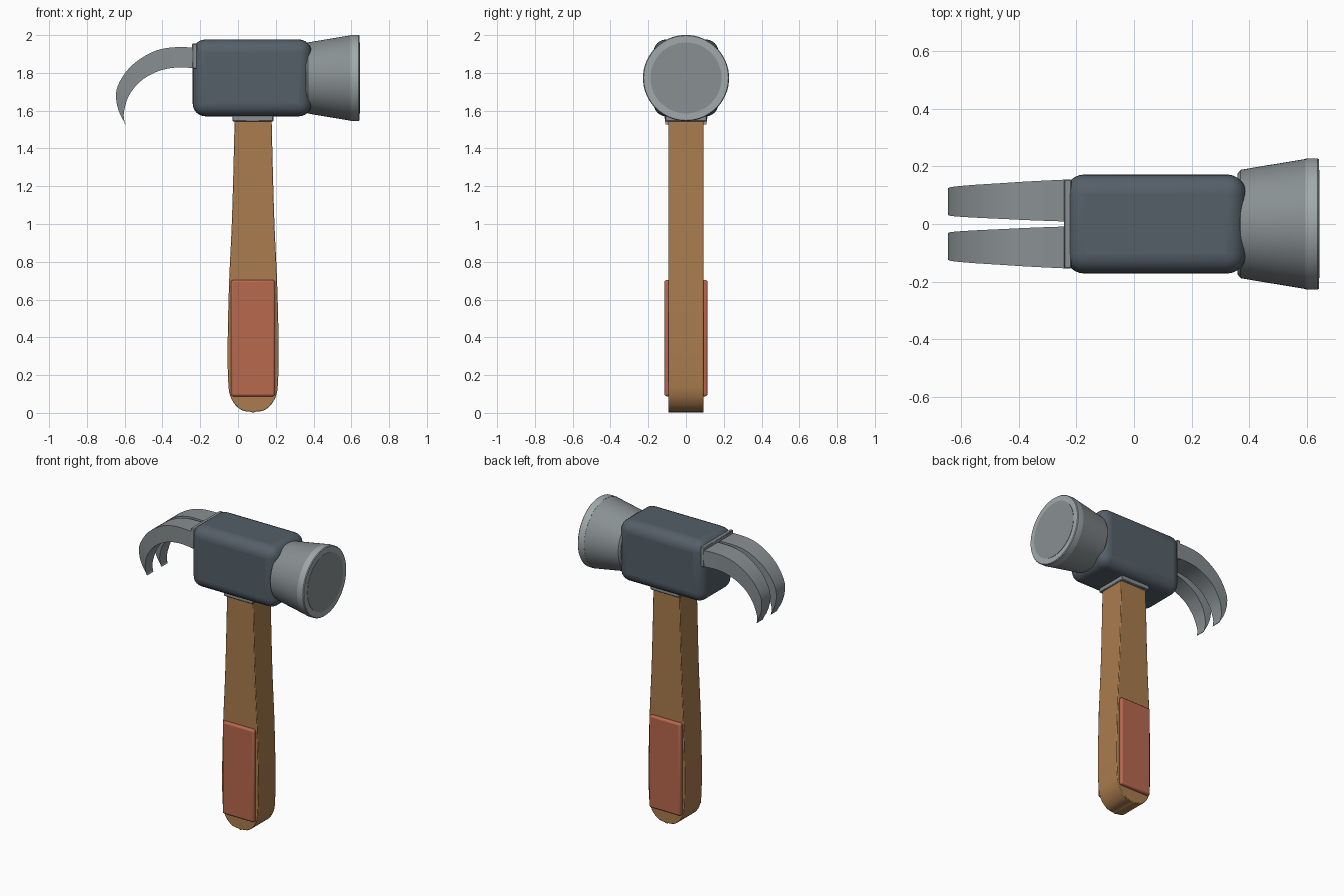
import bpy, bmesh, math
from mathutils import Vector

if "Cube" in bpy.data.objects:
    bpy.data.objects.remove(bpy.data.objects["Cube"])


def material(name, rgb):
    m = bpy.data.materials.new(name)
    m.diffuse_color = (*rgb, 1)
    m.use_nodes = True
    m.node_tree.nodes["Principled BSDF"].inputs["Base Color"].default_value = m.diffuse_color
    return m


DARK = material("dark_steel", (0.09, 0.115, 0.14))
STEEL = material("steel", (0.25, 0.28, 0.29))
LIGHT = material("polished_steel", (0.36, 0.40, 0.41))
WOOD = material("wood", (0.40, 0.20, 0.075))
GRIP = material("grip", (0.48, 0.14, 0.075))


def finish(name, bm, mat, bevel=0, segments=3):
    bmesh.ops.recalc_face_normals(bm, faces=bm.faces)
    mesh = bpy.data.meshes.new(name)
    bm.to_mesh(mesh)
    bm.free()
    ob = bpy.data.objects.new(name, mesh)
    bpy.context.collection.objects.link(ob)
    mesh.materials.append(mat)
    if bevel:
        b = ob.modifiers.new("bevel", 'BEVEL')
        b.width, b.segments = bevel, segments
        b.limit_method, b.angle_limit = 'ANGLE', math.radians(40)
    bpy.ops.object.select_all(action='DESELECT')
    ob.select_set(True)
    bpy.context.view_layer.objects.active = ob
    bpy.ops.object.shade_smooth_by_angle(angle=math.radians(35))
    return ob


def box(name, lo, hi, mat, bevel=0, segments=3):
    bm = bmesh.new()
    bmesh.ops.create_cube(bm, size=1)
    for v in bm.verts:
        v.co = [l + (c + 0.5) * (h - l) for c, l, h in zip(v.co, lo, hi)]
    return finish(name, bm, mat, bevel, segments)


def lathe(name, profile, mat, z, n=64):
    """Closed solid of revolution about the x direction; profile is (x, radius)."""
    bm = bmesh.new()
    rings = [[bm.verts.new((x, r * math.cos(math.tau * i / n), z + r * math.sin(math.tau * i / n)))
              for i in range(n)] for x, r in profile]
    for a, b in zip(rings, rings[1:]):
        for i in range(n):
            j = (i + 1) % n
            bm.faces.new((a[i], a[j], b[j], b[i]))
    bm.faces.new(rings[0])
    bm.faces.new(rings[-1])
    return finish(name, bm, mat)


def spline(points, steps=4):
    """Catmull-Rom curve through the points."""
    p = [Vector(q) for q in points]
    p = [2 * p[0] - p[1]] + p + [2 * p[-1] - p[-2]]
    out = []
    for a, b, c, d in zip(p, p[1:], p[2:], p[3:]):
        for k in range(steps):
            t = k / steps
            out.append(0.5 * (2 * b + (c - a) * t + (2 * a - 5 * b + 4 * c - d) * t * t
                              + (3 * b - a - 3 * c + d) * t ** 3))
    return out + [p[-2]]


# Head block
box("head", (-0.24, -0.172, 1.57), (0.39, 0.172, 1.977), DARK, 0.068, 6)

# Flared striking end, its rim and the face disc
ZC = 1.773
lathe("striking_neck", [(0.36, 0.175), (0.37, 0.188), (0.41, 0.195), (0.60, 0.2265)], STEEL, ZC)
lathe("striking_rim", [(0.595, 0.2265), (0.605, 0.228), (0.638, 0.228), (0.643, 0.224)], LIGHT, ZC)
lathe("striking_face", [(0.63, 0.188), (0.645, 0.188)], STEEL, ZC)

# Claw: base plate and two tapering curved prongs
box("claw_base", (-0.243, -0.155, 1.822), (-0.217, 0.155, 1.955), STEEL, 0.004, 1)
outer = spline([(-0.22, 1.935), (-0.36, 1.934), (-0.465, 1.905), (-0.57, 1.832),
                (-0.635, 1.735), (-0.645, 1.66), (-0.628, 1.59), (-0.595, 1.527)])
inner = spline([(-0.22, 1.825), (-0.333, 1.828), (-0.43, 1.806), (-0.52, 1.753),
                (-0.577, 1.68), (-0.598, 1.62), (-0.605, 1.575), (-0.598, 1.527)])
for side, label in ((-1, "front"), (1, "back")):
    bm = bmesh.new()
    rings = []
    for k, (o, i) in enumerate(zip(outer, inner)):
        t = k / (len(outer) - 1)
        y0, y1 = 0.008 + 0.035 * t, 0.155 - 0.047 * t
        rings.append([bm.verts.new((q.x, side * y, q.y))
                      for q, y in ((o, y0), (o, y1), (i, y1), (i, y0))])
    for a, b in zip(rings, rings[1:]):
        for i in range(4):
            j = (i + 1) % 4
            bm.faces.new((a[i], a[j], b[j], b[i]))
    bm.faces.new(rings[0])
    bm.faces.new(rings[-1])
    finish("claw_prong_" + label, bm, STEEL)

# Handle: side outline extruded through its thickness
XC = 0.08
half = spline([(0.0, 0.005), (0.05, 0.011), (0.083, 0.031), (0.108, 0.062), (0.124, 0.10),
               (0.131, 0.15), (0.135, 0.28), (0.133, 0.48), (0.126, 0.72),
               (0.113, 1.0), (0.104, 1.3), (0.097, 1.6)])
half[0].y = 0
outline = [(XC + q.x, q.y) for q in half] + [(XC - q.x, q.y) for q in reversed(half[1:])]
bm = bmesh.new()
base = bm.faces.new([bm.verts.new((x, -0.092, z)) for x, z in outline])
ext = bmesh.ops.extrude_face_region(bm, geom=[base], use_keep_orig=True)
bmesh.ops.translate(bm, vec=(0, 0.184, 0),
                    verts=[g for g in ext["geom"] if isinstance(g, bmesh.types.BMVert)])
finish("handle", bm, WOOD, 0.004, 2)

# Collar between handle and head
box("collar", (-0.03, -0.11, 1.543), (0.187, 0.11, 1.60), STEEL, 0.004, 1)

# Grip pads on both broad faces of the handle
for side, label in ((-1, "front"), (1, "back")):
    ys = sorted((side * 0.08, side * 0.114))
    box("grip_pad_" + label, (-0.037, ys[0], 0.088), (0.195, ys[1], 0.703), GRIP, 0.011, 3)
